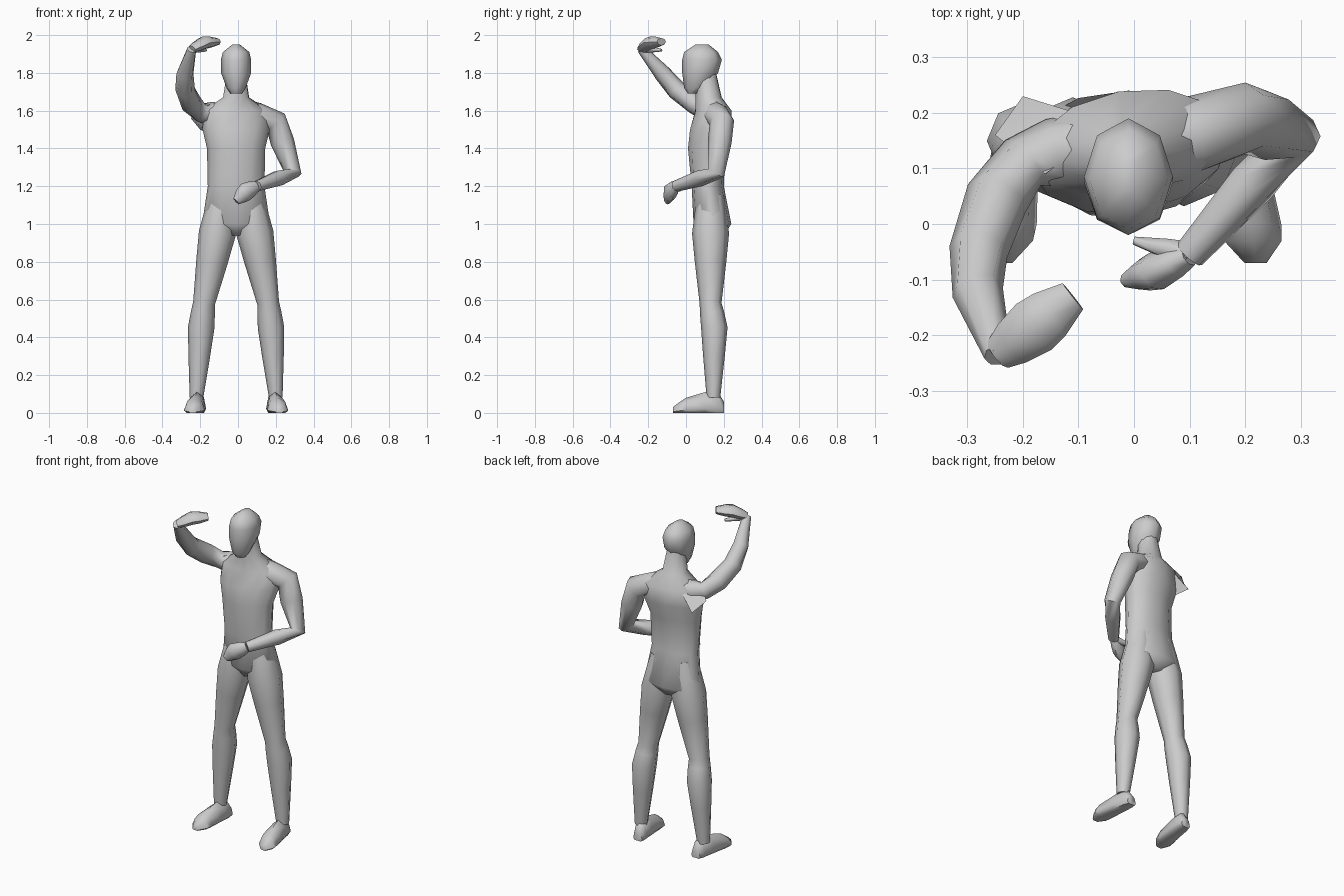
import bpy, bmesh, math
from mathutils import Vector

cube = bpy.data.objects.get("Cube")
if cube:
    bpy.data.objects.remove(cube)

colour = (.6, .6, .6, 1)
grey = bpy.data.materials.new("plain_grey")
grey.use_nodes = True
grey.diffuse_color = colour
grey.node_tree.nodes["Principled BSDF"].inputs["Base Color"].default_value = colour

UP = Vector((0, 0, 1))
ACROSS = Vector((1, 0, 0))
MIDDLE = Vector((-.01, 0, 0))


def finish(name, bm):
    """Turn a bmesh into a smooth grey object."""
    bmesh.ops.recalc_face_normals(bm, faces=bm.faces)
    mesh = bpy.data.meshes.new(name)
    bm.to_mesh(mesh)
    bm.free()
    mesh.materials.append(grey)
    part = bpy.data.objects.new(name, mesh)
    bpy.context.collection.objects.link(part)
    bpy.ops.object.select_all(action='DESELECT')
    part.select_set(True)
    bpy.context.view_layer.objects.active = part
    bpy.ops.object.shade_smooth_by_angle(angle=math.radians(60))


def ellipse(centre, u, v, sides=8):
    angles = [math.tau * i / sides for i in range(sides)]
    return [centre + u * math.cos(a) + v * math.sin(a) for a in angles]


def skin(name, rings):
    """Join rings of points into a capped tube."""
    bm = bmesh.new()
    loops = [[bm.verts.new(point) for point in ring] for ring in rings]
    sides = len(loops[0])
    for lower, upper in zip(loops, loops[1:]):
        for i in range(sides):
            j = (i + 1) % sides
            bm.faces.new((lower[i], lower[j], upper[j], upper[i]))
    bm.faces.new(loops[0])
    bm.faces.new(loops[-1])
    finish(name, bm)


def stack(name, levels, twist=0, sides=8):
    """Level rings given as height, half width, front and back."""
    rings = []
    for height, half, front, back in levels:
        # The chest twists gradually above the waist
        turn = math.radians(twist) * min(max(height - 1.2, 0) * 3, 1)
        u = Vector((math.cos(turn), math.sin(turn), 0))
        centre = MIDDLE + Vector((0, (front + back) / 2, height))
        rings.append(ellipse(centre, u * half, UP.cross(u) * (back - front) / 2, sides))
    skin(name, rings)


def limb(name, joints, hint=ACROSS, flat=1, swell=1.1, bulge=Vector(), sides=8):
    """Tube through joints and radii, with a muscle ring inside each span."""
    path = [joints[0]]
    for (start, thick), (end, thin) in zip(joints, joints[1:]):
        belly = start.lerp(end, .4) + bulge
        path.append((belly, (thick * .6 + thin * .4) * swell))
        path.append((end, thin))
    rings = []
    for i, (centre, radius) in enumerate(path):
        before = path[max(i - 1, 0)][0]
        after = path[min(i + 1, len(path) - 1)][0]
        along = (after - before).normalized()
        u = (hint - along * hint.dot(along)).normalized()
        rings.append(ellipse(centre, u * radius, along.cross(u) * radius * flat, sides))
    skin(name, rings)


# Trunk with neck, then head
stack("torso", [
    (.94, .05, .08, .2), (1, .18, .04, .24), (1.2, .15, .03, .2),
    (1.4, .155, .01, .21), (1.5, .18, .02, .24), (1.6, .175, .05, .24),
    (1.67, .07, .05, .19), (1.8, .05, .05, .16)], twist=10, sides=12)
stack("head", [
    (1.69, .03, .01, .07), (1.72, .05, -.01, .11), (1.8, .08, -.02, .17),
    (1.87, .08, -.02, .19), (1.91, .07, -.01, .17), (1.95, .02, .05, .12)])

# Legs and feet, mirrored about the body's middle
for side, sign in (("left", 1), ("right", -1)):
    def mirrored(x, y, z):
        return MIDDLE + Vector((sign * x, y, z))

    hip = mirrored(.07, .13, 1.15)
    thigh = mirrored(.1, .13, .95)
    knee = mirrored(.17, .13, .58)
    calf = mirrored(.185, .15, .45)
    ankle = mirrored(.21, .145, .08)
    limb(side + "_leg", [(hip, .07), (thigh, .098), (knee, .058), (calf, .07),
                         (ankle, .036)], swell=1.02)

    # The foot turns out slightly and has a flat sole
    rings = []
    for y, half, top in ((.2, .03, .06), (.17, .04, .11), (.1, .045, .11),
                         (0, .055, .08), (-.03, .052, .06), (-.07, .02, .03)):
        centre = mirrored(.22 - y / 8, y, top * .2)
        ring = ellipse(centre, ACROSS * half, UP * top * .8)
        for point in ring:
            point.z = max(point.z, 0)
        rings.append(ring)
    skin(side + "_foot", rings)

# Left arm, bent across the waist
collar = Vector((.03, .14, 1.6))
shoulder = Vector((.2, .19, 1.54))
elbow = Vector((.29, .16, 1.27))
wrist = Vector((.1, -.055, 1.2))
palm = Vector((.04, -.085, 1.17))
fingers = Vector((-.01, -.1, 1.12))
limb("left_arm", [(collar, .06), (shoulder, .065), (elbow, .046), (wrist, .03)])
limb("left_hand", [(wrist, .03), (palm, .05), (fingers, .022)], hint=UP, flat=.7)
limb("left_thumb", [(wrist, .025), (Vector((0, -.03, 1.18)), .008)], sides=6)

# Right arm, raised to shade the brow
collar = Vector((-.08, .14, 1.58))
shoulder = Vector((-.2, .11, 1.59))
elbow = Vector((-.28, -.05, 1.71))
wrist = Vector((-.245, -.235, 1.925))
palm = Vector((-.18, -.185, 1.96))
fingers = Vector((-.11, -.13, 1.965))
limb("right_arm", [(collar, .06), (shoulder, .052), (elbow, .053), (wrist, .025)],
     hint=UP, bulge=Vector((-.015, 0, 0)))
limb("right_hand", [(wrist, .03), (palm, .052), (fingers, .03)],
     hint=Vector((.6, -.7, 0)), flat=.65)
limb("right_thumb", [(wrist, .022), (Vector((-.17, -.13, 1.92)), .008)], sides=6)

# Pinched shoulder fold, drawn out from the neck behind the raised arm
bm = bmesh.new()
for corner in ((-.04, .18, 1.66), (-.2, .23, 1.5), (-.25, .16, 1.56),
               (-.16, .09, 1.63), (-.13, .1, 1.46)):
    bm.verts.new(corner)
bmesh.ops.convex_hull(bm, input=bm.verts)
finish("right_shoulder_fold", bm)
